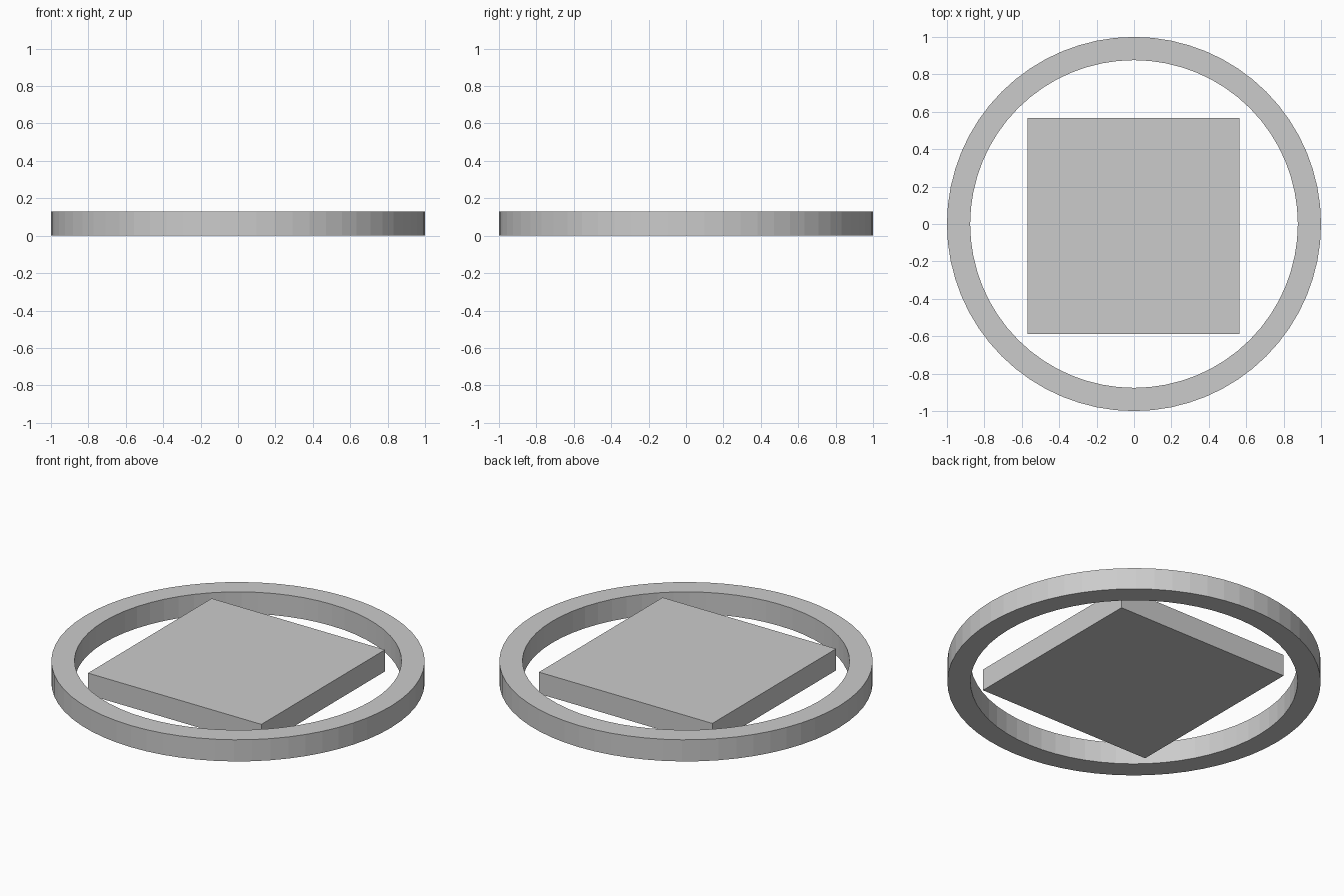
import bpy, bmesh
from math import cos, sin, tau

if "Cube" in bpy.data.objects:
    bpy.data.objects.remove(bpy.data.objects["Cube"])

HEIGHT = 0.128


def add_object(name, bm):
    bmesh.ops.recalc_face_normals(bm, faces=bm.faces)
    mesh = bpy.data.meshes.new(name)
    bm.to_mesh(mesh)
    bm.free()
    obj = bpy.data.objects.new(name, mesh)
    bpy.context.collection.objects.link(obj)
    return obj


# Outer ring: rectangular section swept round 64 flat sides
def ring(name, outer, inner, height, sides=64):
    bm = bmesh.new()
    section = [(outer, 0), (outer, height), (inner, height), (inner, 0)]
    loops = [[bm.verts.new((r * cos(tau * i / sides), r * sin(tau * i / sides), z))
              for r, z in section] for i in range(sides)]
    for i in range(sides):
        a, b = loops[i], loops[(i + 1) % sides]
        for j in range(4):
            k = (j + 1) % 4
            bm.faces.new((a[j], b[j], b[k], a[k]))
    return add_object(name, bm)


# Square plate: unit cube stretched between its limits
def plate(name, x0, x1, y0, y1, height):
    bm = bmesh.new()
    bmesh.ops.create_cube(bm, size=1)
    bmesh.ops.scale(bm, vec=(x1 - x0, y1 - y0, height), verts=bm.verts)
    bmesh.ops.translate(bm, vec=((x0 + x1) / 2, (y0 + y1) / 2, height / 2), verts=bm.verts)
    return add_object(name, bm)


ring("outer_ring", 1.0, 0.876, HEIGHT)
plate("square_plate", -0.57, 0.564, -0.587, 0.568, HEIGHT)
